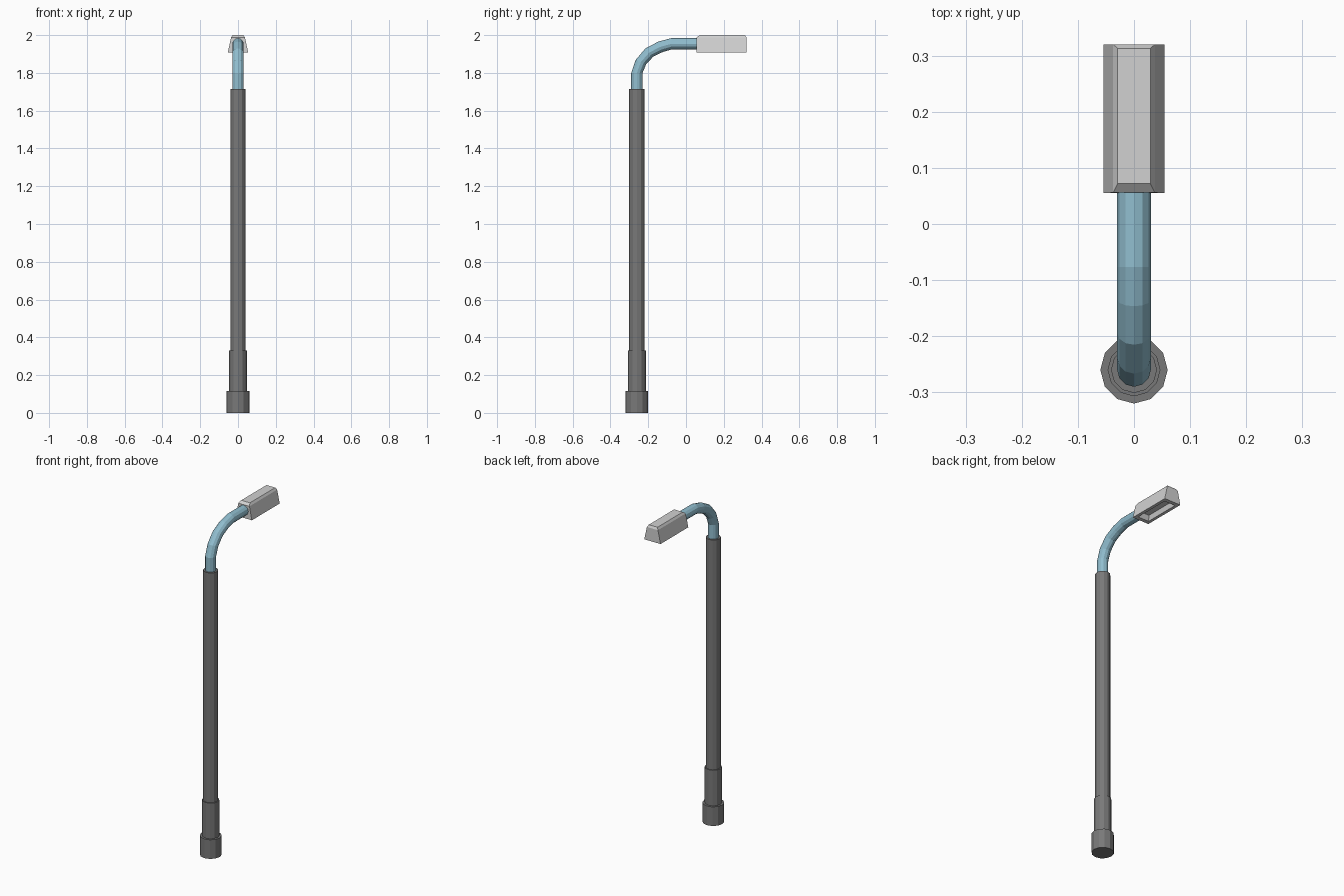
import bpy, bmesh, math
from mathutils import Vector

if "Cube" in bpy.data.objects:
    bpy.data.objects.remove(bpy.data.objects["Cube"])

POLE_Y = -0.26
SIDES = 12


def material(name, rgb):
    m = bpy.data.materials.new(name)
    m.diffuse_color = (*rgb, 1.0)
    m.use_nodes = True
    m.node_tree.nodes["Principled BSDF"].inputs["Base Color"].default_value = m.diffuse_color
    return m


DARK = material("dark grey", (0.19, 0.19, 0.19))
BLUE = material("pale blue", (0.28, 0.51, 0.62))
LIGHT = material("light grey", (0.64, 0.64, 0.64))


def finish(bm, name, mat):
    bmesh.ops.recalc_face_normals(bm, faces=bm.faces)
    me = bpy.data.meshes.new(name)
    bm.to_mesh(me)
    bm.free()
    me.materials.append(mat)
    ob = bpy.data.objects.new(name, me)
    bpy.context.collection.objects.link(ob)
    return ob


def loft(bm, rings):
    """Skin a list of closed point rings and cap both ends."""
    vs = [[bm.verts.new(p) for p in ring] for ring in rings]
    n = len(vs[0])
    for a, b in zip(vs, vs[1:]):
        for i in range(n):
            j = (i + 1) % n
            bm.faces.new((a[i], a[j], b[j], b[i]))
    bm.faces.new(vs[0][::-1])
    bm.faces.new(vs[-1])


def circle(y, z, r, tilt=0.0):
    """Ring in the xy plane, tilted about x so it follows the arm."""
    ring = []
    for i in range(SIDES):
        a = 2 * math.pi * i / SIDES
        u = r * math.sin(a)
        ring.append(Vector((r * math.cos(a), y + u * math.cos(tilt), z - u * -math.sin(tilt))))
    return ring


# Stepped pole: base collar, lower sleeve, main shaft
bm = bmesh.new()
profile = [(0.06, 0), (0.06, 0.115), (0.047, 0.115), (0.047, 0.33), (0.041, 0.33), (0.041, 1.715)]
loft(bm, [circle(POLE_Y, z, r) for r, z in profile])
finish(bm, "pole", DARK)

# Bent arm: (y, z, tilt in degrees)
bm = bmesh.new()
path = [(POLE_Y, 1.70, 0), (POLE_Y, 1.80, 0), (-0.239, 1.857, -22.5), (-0.194, 1.908, -45),
        (-0.135, 1.938, -67.5), (-0.077, 1.954, -90), (0.065, 1.954, -90)]
loft(bm, [circle(y, z, 0.03, math.radians(t)) for y, z, t in path])
finish(bm, "arm", BLUE)


def rect(hx, y0, y1, z):
    return [(-hx, y0, z), (hx, y0, z), (hx, y1, z), (-hx, y1, z)]


# Lamp head: tapered box with chamfered top and a sloped recess underneath
bm = bmesh.new()
loft(bm, [rect(0.027, 0.092, 0.283, 1.935),
          rect(0.036, 0.078, 0.297, 1.908),
          rect(0.054, 0.055, 0.32, 1.908),
          rect(0.037, 0.056, 0.32, 1.987),
          rect(0.029, 0.072, 0.313, 2.0)])
finish(bm, "lamp_head", LIGHT)
